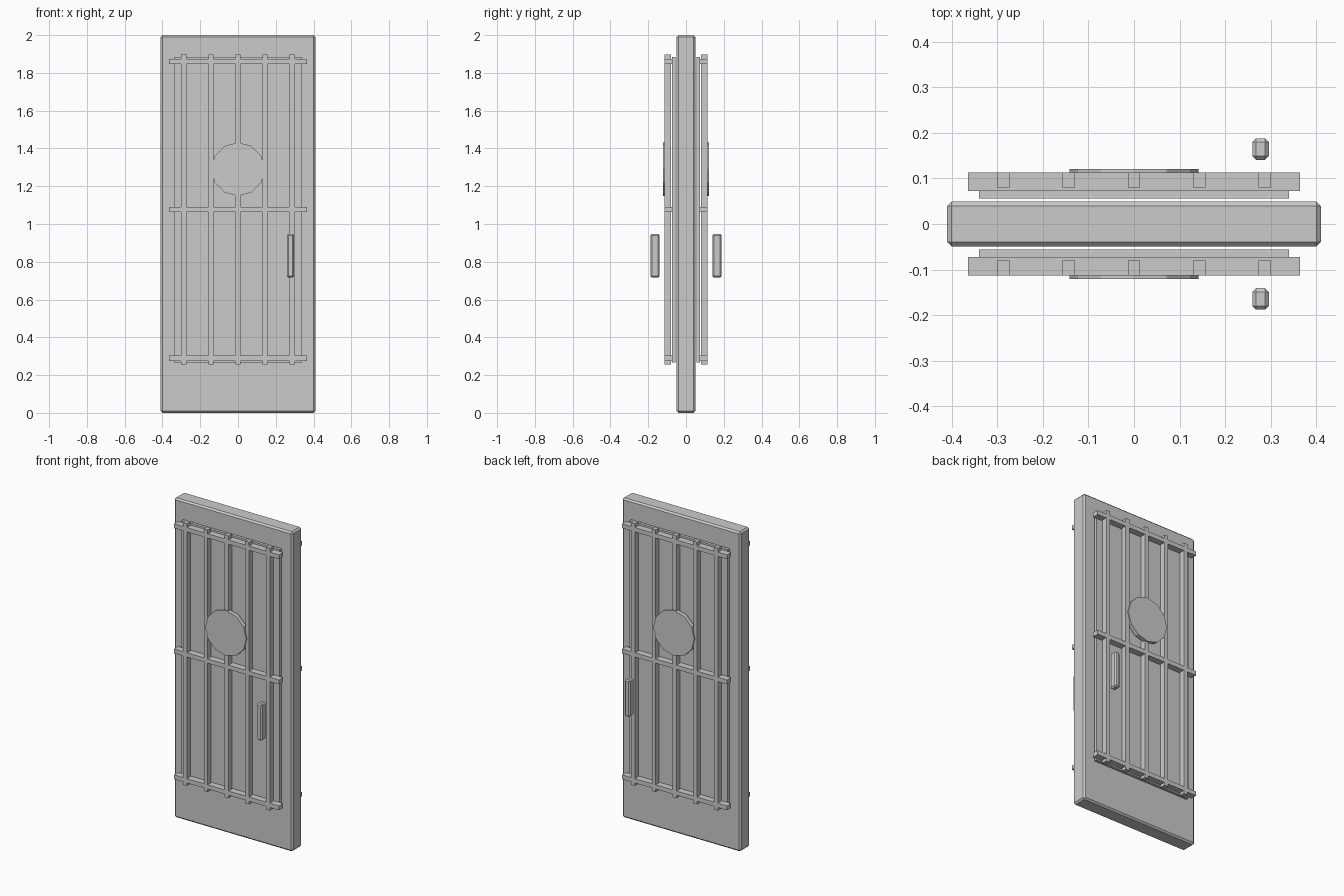
import bpy, bmesh, math
from mathutils import Matrix, Vector

if "Cube" in bpy.data.objects:
    bpy.data.objects.remove(bpy.data.objects["Cube"])


def finish(name, bm):
    mesh = bpy.data.meshes.new(name)
    bm.to_mesh(mesh)
    bm.free()
    ob = bpy.data.objects.new(name, mesh)
    bpy.context.collection.objects.link(ob)
    return ob


def box(name, lo, hi, bevel=0.0):
    lo, hi = Vector(lo), Vector(hi)
    bm = bmesh.new()
    bmesh.ops.create_cube(bm, size=1, matrix=Matrix.Translation((lo + hi) / 2)
                          @ Matrix.Diagonal((*(hi - lo), 1)))
    ob = finish(name, bm)
    if bevel:
        m = ob.modifiers.new("chamfer", 'BEVEL')
        m.width = bevel
        m.segments = 1
    return ob


def both_faces(ob):
    # repeat the part on the other face of the door
    m = ob.modifiers.new("other_face", 'MIRROR')
    m.use_axis = (False, True, False)
    m.use_mirror_merge = False
    return ob


# Door slab
box("door_slab", (-0.41, -0.049, 0), (0.41, 0.049, 2), 0.01)

# Thin raised panel
both_faces(box("panel", (-0.34, -0.0735, 0.267), (0.34, -0.056, 1.885)))

# Vertical bars
for i in range(-2, 3):
    x = i * 0.1435
    both_faces(box("vertical_bar", (x - 0.0135, -0.1135, 0.257), (x + 0.0135, -0.08, 1.898)))

# Horizontal rails
for z in (0.289, 1.077, 1.86):
    both_faces(box("cross_rail", (-0.364, -0.1135, z - 0.0135), (0.364, -0.0725, z + 0.0135)))

# Twelve-sided round plate
bm = bmesh.new()
bmesh.ops.create_cone(bm, cap_ends=True, segments=12, radius1=0.142, radius2=0.142, depth=0.026,
                      matrix=Matrix.Translation((0, -0.108, 1.29))
                      @ Matrix.Rotation(math.pi / 2, 4, 'X'))
both_faces(finish("round_plate", bm))

# Pull handles
both_faces(box("handle", (0.26, -0.188, 0.716), (0.296, -0.141, 0.948), 0.008))
